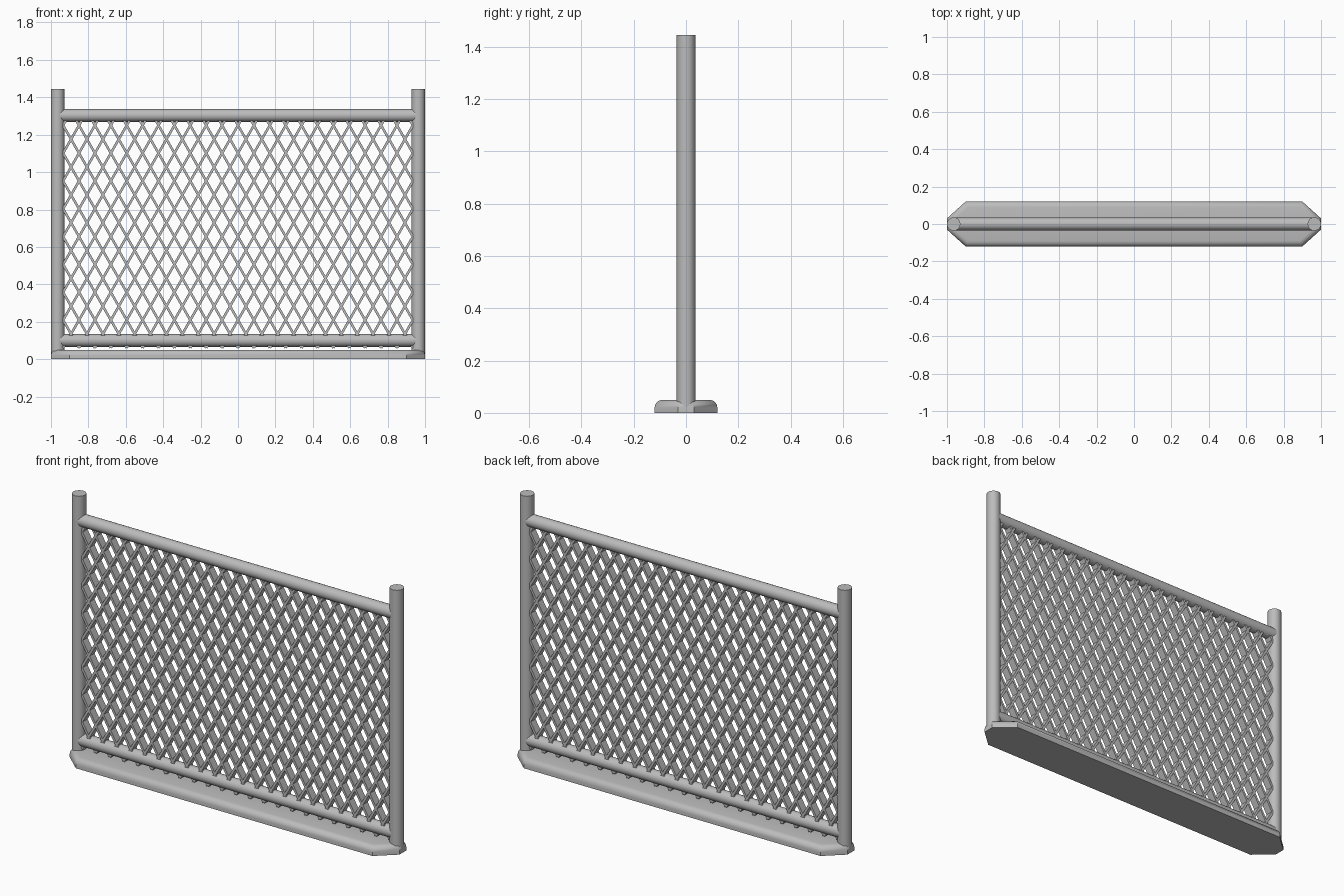
import bpy, bmesh, math
from mathutils import Vector, Matrix

if "Cube" in bpy.data.objects:
    bpy.data.objects.remove(bpy.data.objects["Cube"])

# One galvanised metal colour
metal = bpy.data.materials.new("galvanised_grey")
metal.use_nodes = True
GREY = (0.5, 0.5, 0.5, 1)
metal.diffuse_color = GREY
metal.node_tree.nodes["Principled BSDF"].inputs["Base Color"].default_value = GREY


def finish(name, bm, smooth=True):
    bmesh.ops.recalc_face_normals(bm, faces=bm.faces)
    mesh = bpy.data.meshes.new(name)
    bm.to_mesh(mesh)
    bm.free()
    mesh.materials.append(metal)
    obj = bpy.data.objects.new(name, mesh)
    bpy.context.collection.objects.link(obj)
    if smooth:
        bpy.ops.object.select_all(action="DESELECT")
        obj.select_set(True)
        bpy.context.view_layer.objects.active = obj
        bpy.ops.object.shade_smooth_by_angle(angle=math.radians(40))
    return obj


def tube(name, start, end, radius):
    start, end = Vector(start), Vector(end)
    axis = end - start
    place = Matrix.Translation((start + end) / 2) @ axis.to_track_quat("Z", "Y").to_matrix().to_4x4()
    bm = bmesh.new()
    bmesh.ops.create_cone(bm, cap_ends=True, segments=20, radius1=radius,
                          radius2=radius, depth=axis.length, matrix=place)
    return finish(name, bm)


# Posts and rails
POST_X = 0.964
for side, name in ((1, "left_post"), (-1, "right_post")):
    tube(name, (side * POST_X, 0, 0), (side * POST_X, 0, 1.445), 0.036)
for name, z in (("top_rail", 1.303), ("bottom_rail", 0.1)):
    tube(name, (-POST_X, 0, z), (POST_X, 0, z), 0.034)

# Base plate: pointed ends and a rounded upper rim
outline = [(1, -0.03), (1, 0.03), (0.9, 0.12), (-0.9, 0.12),
           (-1, 0.03), (-1, -0.03), (-0.9, -0.12), (0.9, -0.12)]
bm = bmesh.new()
floor = bm.faces.new([bm.verts.new((x, y, 0)) for x, y in outline])
raised = bmesh.ops.extrude_face_region(bm, geom=[floor], use_keep_orig=True)
top = [v for v in raised["geom"] if isinstance(v, bmesh.types.BMVert)]
bmesh.ops.translate(bm, verts=top, vec=(0, 0, 0.05))
rim = [e for e in bm.edges if all(v.co.z > 0.04 for v in e.verts)]
bmesh.ops.bevel(bm, geom=rim, offset=0.03, segments=4, profile=0.5, affect="EDGES")
finish("base_plate", bm)

# Lattice: two families of deep, thin slats clipped to the frame
HALF, LOW, HIGH = 0.935, 0.06, 1.285
PITCH, SLOPE = 0.085, 1.75
THICK, DEEP = 0.013, 0.042
RUN = (HIGH - LOW) / SLOPE
bm = bmesh.new()
count = math.ceil((HALF + RUN) / PITCH)
for lean in (1, -1):
    for i in range(-count, count + 1):
        foot = i * PITCH
        head = foot + RUN
        x1, x2 = max(foot, -HALF), min(head, HALF)
        if x2 - x1 < 0.01:
            continue
        a = Vector((lean * x1, 0, LOW + (x1 - foot) * SLOPE))
        b = Vector((lean * x2, 0, LOW + (x2 - foot) * SLOPE))
        turn = Matrix.Rotation(lean * math.atan2(1, SLOPE), 4, "Y")
        size = Matrix.Diagonal((THICK, DEEP, (b - a).length, 1))
        bmesh.ops.create_cube(bm, size=1, matrix=Matrix.Translation((a + b) / 2) @ turn @ size)
finish("lattice", bm, smooth=False)
